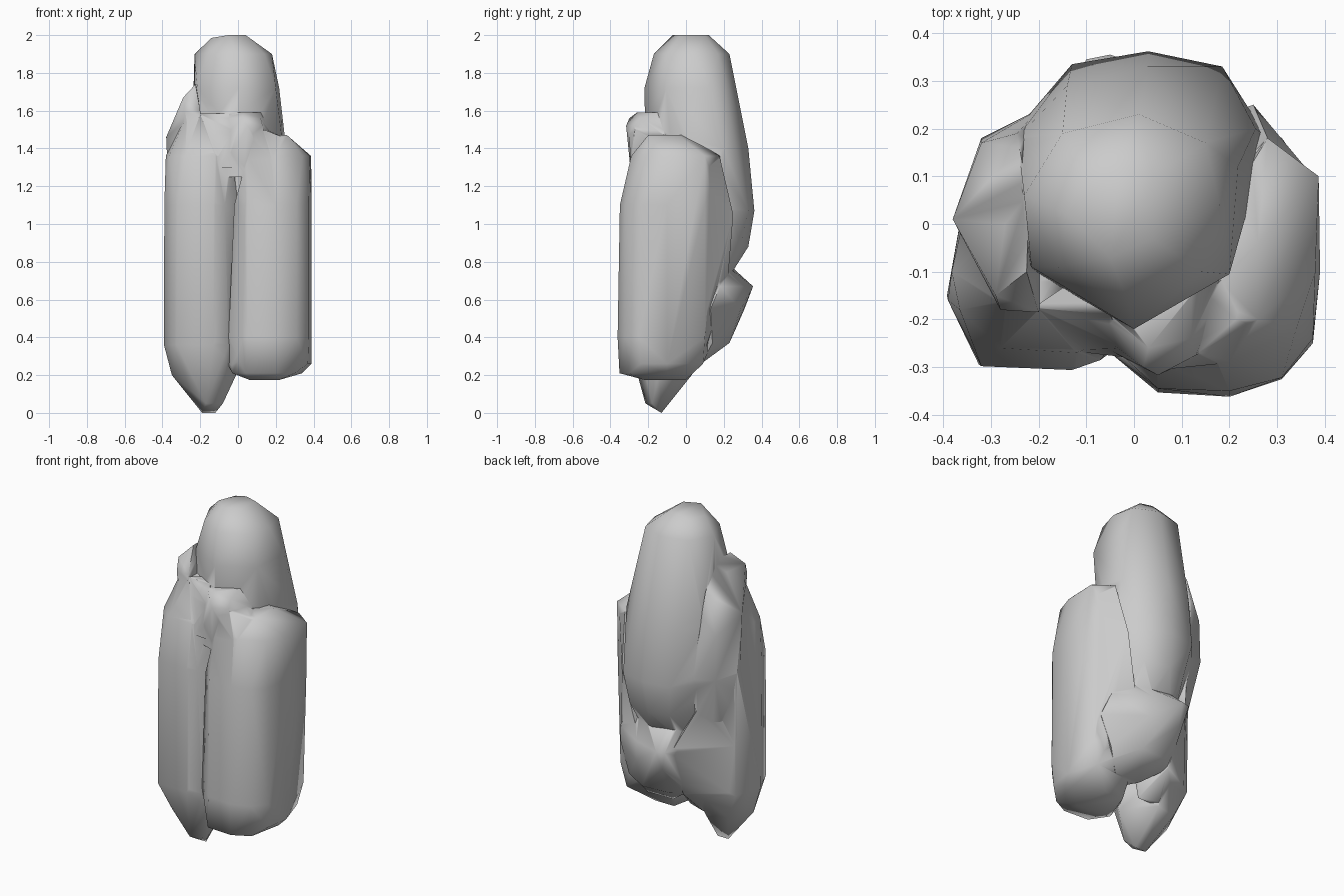
import bpy, bmesh


def hull(name, pts):
    """Rounded low-poly lobe: convex hull of a few outline points (x, y, z)."""
    bm = bmesh.new()
    for p in pts:
        bm.verts.new(p)
    r = bmesh.ops.convex_hull(bm, input=bm.verts)
    junk = {g for g in r["geom_interior"] + r["geom_unused"]
            if isinstance(g, bmesh.types.BMVert)}
    bmesh.ops.delete(bm, geom=list(junk), context='VERTS')
    bmesh.ops.recalc_face_normals(bm, faces=bm.faces)
    me = bpy.data.meshes.new(name)
    bm.to_mesh(me)
    bm.free()
    ob = bpy.data.objects.new(name, me)
    bpy.context.collection.objects.link(ob)
    return ob


def levels(*rings):
    """Expand (z, [(x, y), ...]) outlines to points."""
    return [(x, y, z) for z, ring in rings for x, y in ring]


# central column with domed head, leaning out at the back
column = hull("rounded_column", levels(
    (2.0, [(-.05, -.07), (.04, -.03), (.04, .1), (-.03, .12)]),
    (1.985, [(-.14, .02), (-.1, .12)]),
    (1.9, [(-.23, .06), (-.16, -.09), (-.01, -.17), (.14, -.1),
           (.18, .04), (.15, .17), (.01, .23), (-.15, .19)]),
    (1.72, [(-.235, .07), (-.215, -.09), (0, -.22), (.2, -.105), (.218, .12)]),
    (1.4, [(-.245, .18), (-.23, -.09), (.22, 0), (.255, .2), (.03, .33), (-.14, .29)]),
    (1.07, [(-.13, .335), (.03, .362), (.185, .33), (.28, .18), (-.245, .2)]),
    (.88, [(-.1, .3), (.02, .33), (.17, .29)]),
    (.73, [(-.08, .22), (.06, .235), (.16, .2)]),
    (.5, [(-.2, 0), (.2, 0), (0, -.2)])))

# front left lobe ending in a pointed foot
left = hull("left_lobe", levels(
    (1.58, [(-.27, -.16), (-.2, -.18), (-.16, -.1), (-.27, 0)]),
    (1.36, [(-.382, -.1), (-.365, -.18), (-.28, -.26), (-.12, -.27), (-.03, -.23), (-.36, 0)]),
    (1.1, [(-.39, -.16), (-.32, -.298), (-.13, -.306), (-.07, -.285), (0, -.2), (-.36, .03)]),
    (.36, [(-.392, -.15), (-.325, -.295), (-.13, -.3), (-.05, -.27), (.03, -.15),
           (-.35, .03), (-.15, .12)]),
    (.2, [(-.35, -.14), (-.27, -.24), (-.01, -.14), (-.15, .03), (-.28, 0)]),
    (.05, [(-.17, -.215), (-.08, -.18)]),
    (0, [(-.19, -.13), (-.12, -.13)])))

# front right lobe with a broad base
right = hull("right_lobe", levels(
    (1.47, [(.13, -.2), (.26, -.2), (.26, -.04), (.17, 0)]),
    (1.36, [(.387, .1), (.38, -.1), (.34, -.22), (.2, -.29), (.05, -.29), (.28, .18)]),
    (1.1, [(.39, -.1), (.375, -.24), (.31, -.322), (.2, -.35), (.05, -.345), (-.02, -.28), (.385, .1)]),
    (.4, [(.385, -.1), (.375, -.25), (.31, -.325), (.2, -.362), (.05, -.353),
          (-.05, -.27), (.365, .1), (.1, .15)]),
    (.26, [(.39, -.1), (.37, -.24), (-.055, -.2), (.33, .09)]),
    (.21, [(.34, -.1), (.3, -.3), (.2, -.352), (.04, -.343), (-.03, -.24)]),
    (.175, [(.22, -.22), (.06, -.2), (.08, 0), (.2, 0)])))

# shoulder at the upper left
shoulder = hull("left_shoulder", levels(
    (1.74, [(-.225, -.1), (-.22, .05)]),
    (1.67, [(-.29, -.15), (-.27, 0)]),
    (1.6, [(-.28, -.18), (-.2, -.185), (-.24, .16)]),
    (1.46, [(-.38, .01), (-.245, .19)]),
    (1.36, [(-.375, .01), (-.32, .17), (-.24, -.18)]),
    (1.1, [(-.365, .01), (-.32, .18), (-.2, .24)]),
    (.82, [(-.3, .1), (-.2, .18), (-.1, .1), (-.33, .0)])))

# small raised collar under the head
collar = hull("front_collar", levels(
    (1.59, [(.03, -.26), (.12, -.15), (-.05, -.16)]),
    (1.56, [(-.06, -.2), (.12, -.24), (.02, -.3)]),
    (1.52, [(.05, -.317), (.13, -.275)]),
    (1.47, [(.18, -.11), (.16, -.2), (-.06, -.24), (.04, -.29)]),
    (1.25, [(-.1, -.24), (.17, -.26), (0, -.1), (.03, -.29)])))

# bulge at the lower back
bulge = hull("back_bulge", levels(
    (.84, [(-.1, .15), (.22, .13)]),
    (.77, [(-.05, .245), (.1, .22)]),
    (.67, [(-.1, .345), (-.05, .355), (.12, .3), (.31, .18), (-.19, .16)]),
    (.55, [(-.06, .31), (.13, .29), (.345, .13)]),
    (.37, [(-.03, .22), (.13, .23), (.28, .14), (-.12, .15)]),
    (.26, [(.03, .08), (.2, .08), (.1, -.05)])))

# webs that soften the valleys between the lobes
front_web = hull("front_web", levels(
    (1.38, [(-.13, -.262), (.06, -.283), (0, -.1)]),
    (1.1, [(-.12, -.303), (.06, -.338), (0, -.1)]),
    (.38, [(-.12, -.296), (.06, -.338), (0, -.1)]),
    (.25, [(-.06, -.22), (.02, -.3)])))
collar_left = hull("collar_left_web", levels(
    (1.585, [(-.21, -.175), (-.05, -.19), (-.1, -.1)]),
    (1.5, [(-.2, -.2), (-.02, -.26)]),
    (1.3, [(-.14, -.265), (.03, -.285), (-.1, -.1)])))
collar_right = hull("collar_right_web", levels(
    (1.5, [(.06, -.305), (.135, -.27), (.15, -.15)]),
    (1.455, [(.25, -.2), (.2, -.1)]),
    (1.3, [(.21, -.29), (.05, -.29), (.15, -.1)])))
right_web = hull("right_back_web", levels(
    (1.35, [(.375, .1), (.28, .18), (.2, .1)]),
    (1.05, [(.37, .1), (.275, .2), (.25, .25), (.2, .1)]),
    (.68, [(.355, .1), (.3, .17), (.2, .1), (.17, .22)]),
    (.45, [(.36, .1), (.3, .14), (.2, .05)]),
    (.27, [(.3, .08), (.2, .06)])))
left_web = hull("left_back_web", levels(
    (1.0, [(-.35, .03), (-.25, .15), (-.2, 0)]),
    (.8, [(-.35, .03), (-.18, .19), (-.1, 0)]),
    (.66, [(-.35, .03), (-.11, .3), (0, .1)]),
    (.36, [(-.33, .03), (-.1, .17), (0, 0)]),
    (.22, [(-.14, .04), (-.03, .0), (-.2, .0)])))

# fuse the lobes into one skin
for part in (left, right, shoulder, collar, bulge, front_web,
             collar_left, collar_right, right_web, left_web):
    mod = column.modifiers.new(part.name, 'BOOLEAN')
    mod.operation = 'UNION'
    mod.solver = 'EXACT'
    mod.object = part
    bpy.context.view_layer.objects.active = column
    bpy.ops.object.modifier_apply(modifier=mod.name)
    bpy.data.objects.remove(part)

column.name = "lobed_body"
column.select_set(True)
bpy.context.view_layer.objects.active = column
bpy.ops.object.shade_smooth_by_angle(angle=1.2)
